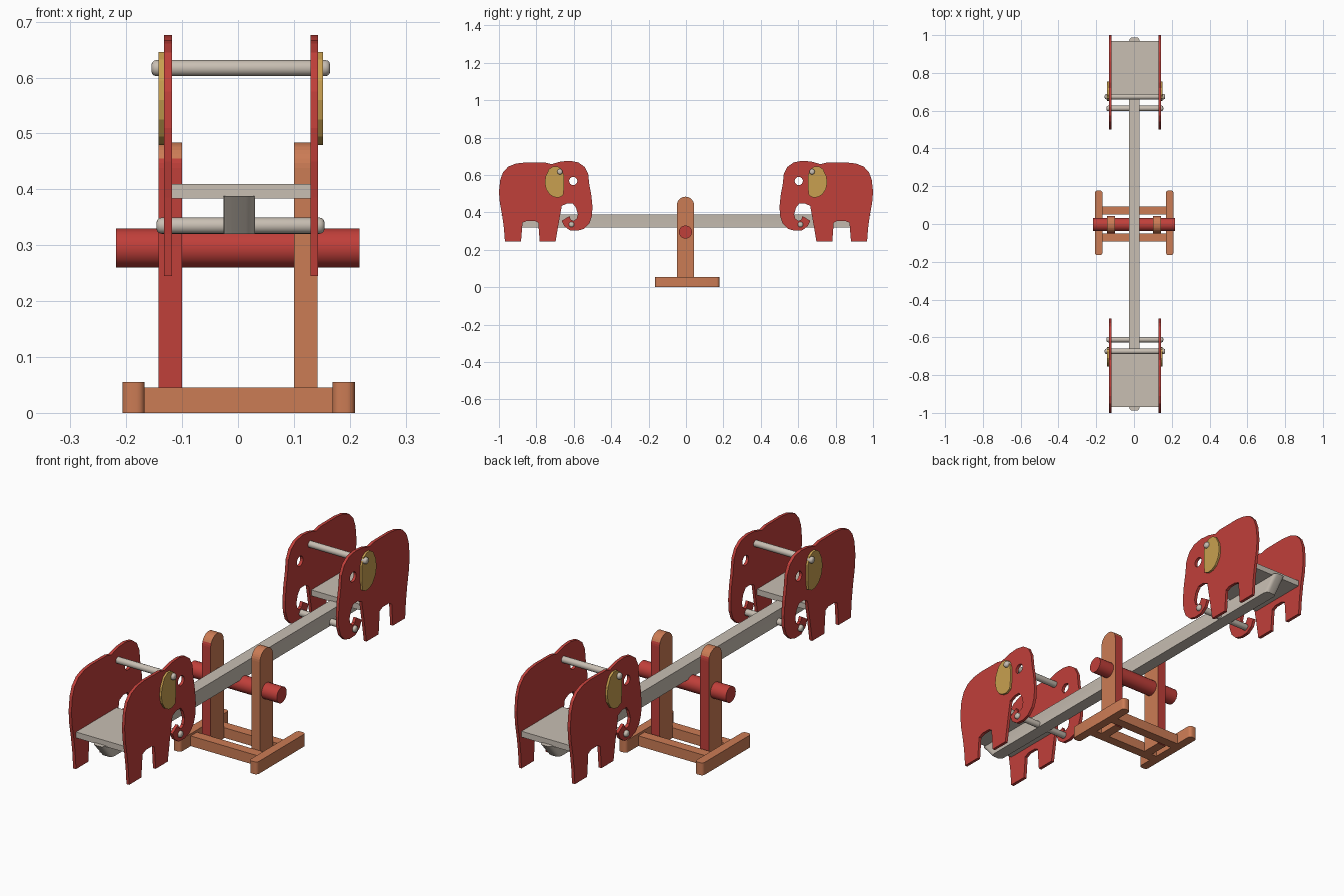
import bpy, bmesh, math
from mathutils import Matrix, Vector

if "Cube" in bpy.data.objects:
    bpy.data.objects.remove(bpy.data.objects["Cube"])


def material(name, rgb):
    m = bpy.data.materials.new(name)
    m.diffuse_color = (*rgb, 1)
    m.use_nodes = True
    m.node_tree.nodes["Principled BSDF"].inputs["Base Color"].default_value = m.diffuse_color
    return m


RED = material("red paint", (0.53, 0.05, 0.042))
ORANGE = material("orange wood", (0.60, 0.20, 0.09))
GREY = material("pale grey wood", (0.58, 0.52, 0.45))
GOLD = material("gold ear", (0.58, 0.35, 0.08))


def finish(name, bm, *mats):
    bmesh.ops.recalc_face_normals(bm, faces=bm.faces)
    me = bpy.data.meshes.new(name)
    bm.to_mesh(me)
    bm.free()
    ob = bpy.data.objects.new(name, me)
    bpy.context.collection.objects.link(ob)
    for m in mats:
        me.materials.append(m)
    return ob


def smooth(ob):
    bpy.ops.object.select_all(action='DESELECT')
    ob.select_set(True)
    bpy.context.view_layer.objects.active = ob
    bpy.ops.object.shade_smooth_by_angle(angle=math.radians(35))


def box(name, lo, hi, mat, round_z=0, end_slope=0):
    """Box from two corners; round_z rounds upright edges, end_slope undercuts the y ends."""
    lo, hi = Vector(lo), Vector(hi)
    bm = bmesh.new()
    bmesh.ops.create_cube(bm, size=1)
    for v in bm.verts:
        low = v.co.z < 0
        v.co = Vector([(lo[i] + hi[i]) / 2 + v.co[i] * (hi[i] - lo[i]) for i in range(3)])
        if low:
            v.co.y -= math.copysign(end_slope, v.co.y)
    if round_z:
        upright = [e for e in bm.edges if abs(e.verts[0].co.z - e.verts[1].co.z) > 0.01]
        bmesh.ops.bevel(bm, geom=upright, offset=round_z, segments=4, profile=0.5, affect='EDGES')
    ob = finish(name, bm, mat)
    if round_z:
        smooth(ob)
    return ob


def rod(name, x0, x1, y, z, r, mat, tip=0, sides=20):
    """Cylinder along x, optionally with rounded tips."""
    bm = bmesh.new()
    bmesh.ops.create_cone(bm, cap_ends=True, segments=sides, radius1=r, radius2=r, depth=x1 - x0,
                          matrix=Matrix.Translation(((x0 + x1) / 2, y, z)) @ Matrix.Rotation(math.pi / 2, 4, 'Y'))
    if tip:
        rims = [e for e in bm.edges if abs(e.verts[0].co.x - e.verts[1].co.x) < 1e-4]
        bmesh.ops.bevel(bm, geom=rims, offset=tip, segments=3, profile=0.5, affect='EDGES')
    ob = finish(name, bm, mat)
    smooth(ob)
    return ob


def plate(name, loops, x0, x1, mats, side=1):
    """Flat outline (with holes) in the y-z plane, thickened from x0 to x1."""
    cu = bpy.data.curves.new(name, 'CURVE')
    cu.dimensions, cu.fill_mode, cu.extrude = '2D', 'BOTH', 0.5
    for pts in loops:
        sp = cu.splines.new('POLY')
        sp.points.add(len(pts) - 1)
        for p, (u, z) in zip(sp.points, pts):
            p.co = (u, z, 0, 1)
        sp.use_cyclic_u = True
    tmp = bpy.data.objects.new(name + "_outline", cu)
    bpy.context.collection.objects.link(tmp)
    bpy.context.view_layer.update()
    me = bpy.data.meshes.new_from_object(tmp.evaluated_get(bpy.context.evaluated_depsgraph_get()))
    bm = bmesh.new()
    bm.from_mesh(me)
    bpy.data.objects.remove(tmp)
    bpy.data.meshes.remove(me)
    bpy.data.curves.remove(cu)
    bmesh.ops.remove_doubles(bm, verts=bm.verts, dist=1e-5)
    for v in bm.verts:
        u, z, t = v.co
        v.co = ((x0 + x1) / 2 + t * (x1 - x0), side * u, z)
    for f in bm.faces:
        f.smooth = False
        f.material_index = 0
    return finish(name, bm, *mats)


# Base: two rounded rails and two cross bars
for n, x in (("left", -0.187), ("right", 0.189)):
    box(n + "_base_rail", (x - 0.02, -0.165, 0), (x + 0.02, 0.178, 0.055), ORANGE, 0.014)
for n, y in (("front", -0.071), ("back", 0.071)):
    box(n + "_cross_bar", (-0.168, y - 0.022, 0), (0.17, y + 0.022, 0.045), ORANGE)

# Round-topped posts, orange with red narrow faces
arc = [(-0.003 + 0.046 * math.cos(math.pi * i / 16), 0.438 + 0.046 * math.sin(math.pi * i / 16))
       for i in range(17)]
for n, x in (("left", -0.121), ("right", 0.121)):
    post = plate(n + "_post", [[(-0.049, 0), (0.043, 0)] + arc], x - 0.021, x + 0.021, (ORANGE, RED))
    for f in post.data.polygons:
        if f.center.z < 0.458 and (f.normal.y < -0.5 or (n == "left" and f.normal.y > 0.5)):
            f.material_index = 1

# Axle and beam with undercut rounded ends
rod("axle", -0.218, 0.217, -0.003, 0.295, 0.035, RED)
box("beam", (-0.026, -0.988, 0.32), (0.03, 0.988, 0.388), GREY, 0.016, 0.06)

# Elephant outline: back, rear leg, front leg, chin, trunk, forehead
BODY = [(0.72, 0.658), (0.75, 0.666), (0.86, 0.667), (0.91, 0.661), (0.95, 0.645), (0.978, 0.615),
        (0.993, 0.575), (1.0, 0.51), (0.995, 0.45), (0.983, 0.385), (0.974, 0.32), (0.968, 0.245),
        (0.882, 0.245), (0.874, 0.345), (0.85, 0.355), (0.81, 0.355), (0.79, 0.345), (0.782, 0.245),
        (0.697, 0.245), (0.683, 0.33), (0.664, 0.435), (0.635, 0.448), (0.605, 0.447), (0.588, 0.425),
        (0.578, 0.39), (0.585, 0.365), (0.602, 0.355), (0.615, 0.36), (0.624, 0.38), (0.664, 0.355),
        (0.65, 0.325), (0.62, 0.304), (0.58, 0.302), (0.545, 0.312), (0.517, 0.34), (0.503, 0.38),
        (0.5, 0.43), (0.506, 0.49), (0.517, 0.55), (0.523, 0.605), (0.542, 0.643), (0.575, 0.667),
        (0.62, 0.676), (0.67, 0.672)]
EAR = [(0.665, 0.632), (0.685, 0.645), (0.71, 0.646), (0.732, 0.632), (0.75, 0.595), (0.755, 0.56),
       (0.748, 0.525), (0.728, 0.495), (0.705, 0.482), (0.68, 0.479), (0.657, 0.49), (0.652, 0.53),
       (0.653, 0.6)]
EYE = [(0.603 + 0.022 * math.cos(math.tau * i / 16), 0.568 + 0.022 * math.sin(math.tau * i / 16))
       for i in range(16)]

# Both seats: side panels, ears, seat board, handle and foot bar
for end, s in (("front", -1), ("back", 1)):
    plate(end + "_left_elephant_panel", [BODY, EYE], -0.132, -0.118, (RED,), s)
    plate(end + "_right_elephant_panel", [BODY, EYE], 0.130, 0.143, (RED,), s)
    plate(end + "_left_ear", [EAR], -0.142, -0.132, (GOLD,), s)
    plate(end + "_right_ear", [EAR], 0.143, 0.152, (GOLD,), s)
    ya, yb = sorted((s * 0.683, s * 0.968))
    box(end + "_seat", (-0.118, ya, 0.384), (0.130, yb, 0.41), GREY)
    rod(end + "_handle", -0.155, 0.165, s * 0.674, 0.617, 0.0145, GREY, 0.009)
    rod(end + "_foot_bar", -0.146, 0.155, s * 0.612, 0.335, 0.0145, GREY, 0.009)
